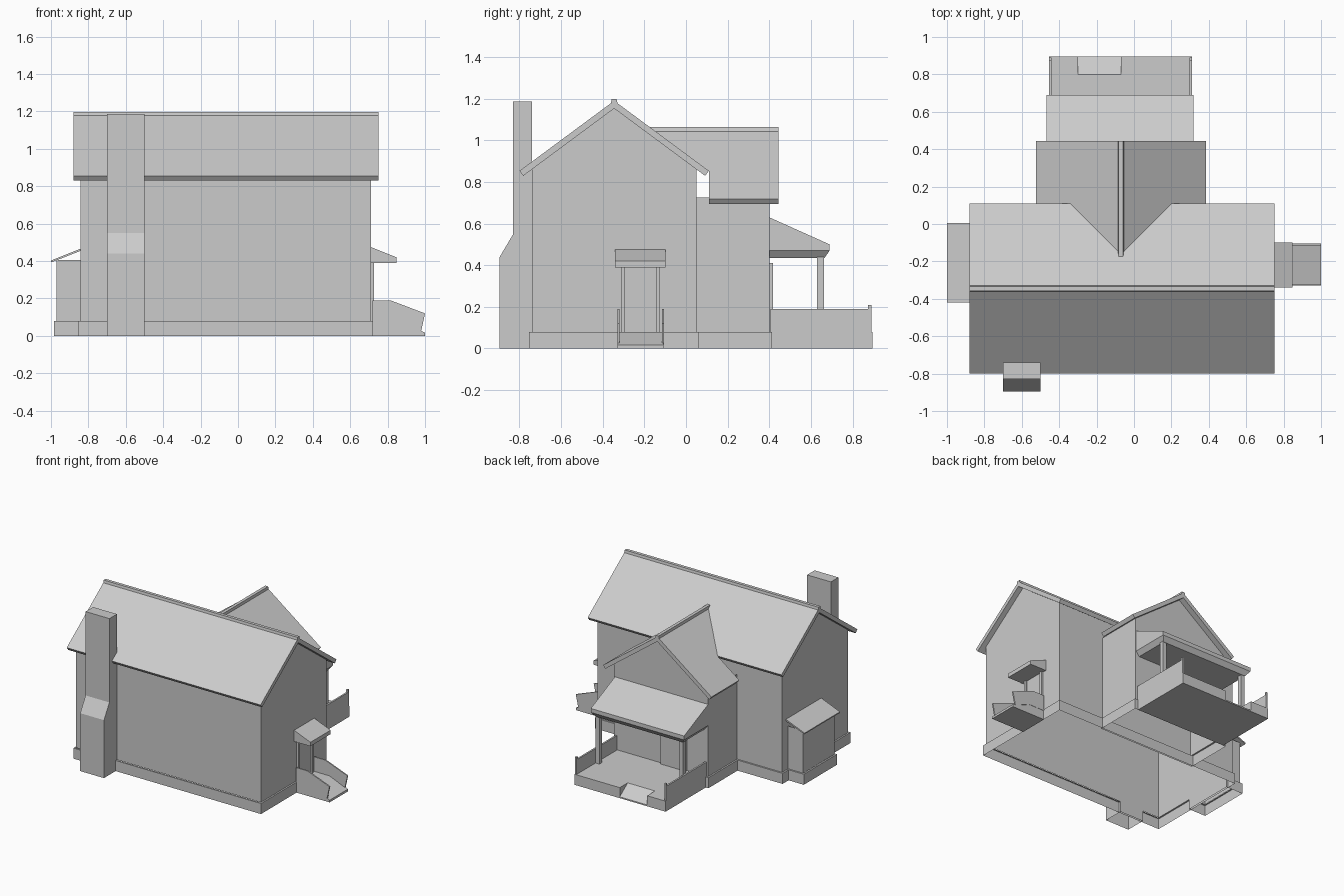
import bpy, bmesh
from mathutils import Vector

if "Cube" in bpy.data.objects:
    bpy.data.objects.remove(bpy.data.objects["Cube"])


def finish(name, bm):
    bmesh.ops.recalc_face_normals(bm, faces=bm.faces)
    me = bpy.data.meshes.new(name)
    bm.to_mesh(me)
    bm.free()
    ob = bpy.data.objects.new(name, me)
    bpy.context.collection.objects.link(ob)
    return ob


def prism(name, axis, pts, a, b, skip=(), cap_a=True, cap_b=True, cut=None):
    """Extrude a 2D profile along an axis; skip lists side faces left open."""
    place = {'x': lambda p, t: (t, p[0], p[1]),
             'y': lambda p, t: (p[0], t, p[1]),
             'z': lambda p, t: (p[0], p[1], t)}[axis]
    bm = bmesh.new()
    A = [bm.verts.new(place(p, a)) for p in pts]
    B = [bm.verts.new(place(p, b)) for p in pts]
    n = len(pts)
    for i in range(n):
        if i not in skip:
            j = (i + 1) % n
            bm.faces.new((A[i], A[j], B[j], B[i]))
    if cap_a:
        bm.faces.new(A)
    if cap_b:
        bm.faces.new(B)
    if cut:
        bmesh.ops.bisect_plane(bm, geom=bm.verts[:] + bm.edges[:] + bm.faces[:],
                               plane_co=cut[0], plane_no=cut[1], clear_inner=True)
    return finish(name, bm)


def rings(name, rects, bottom=False, top=False):
    """Skin a stack of rectangles (x0, x1, y0, y1, z)."""
    bm = bmesh.new()
    loops = [[bm.verts.new(p) for p in ((x0, y0, z), (x1, y0, z), (x1, y1, z), (x0, y1, z))]
             for x0, x1, y0, y1, z in rects]
    for L, M in zip(loops, loops[1:]):
        for i in range(4):
            j = (i + 1) % 4
            bm.faces.new((L[i], L[j], M[j], M[i]))
    if bottom:
        bm.faces.new(loops[0])
    if top:
        bm.faces.new(loops[-1])
    return finish(name, bm)


def box(name, x0, x1, y0, y1, z0, z1):
    return rings(name, [(x0, x1, y0, y1, z0), (x0, x1, y0, y1, z1)], True, True)


def foundation(name, x0, x1, y0, y1, lip=0.012):
    return rings(name, [(x0, x1, y0, y1, 0), (x0, x1, y0, y1, 0.08),
                        (x0 + lip, x1 - lip, y0 + lip, y1 - lip, 0.08)])


SLOPE = 0.74


def gable(c, half, zt):
    top = zt - 0.037
    e = top - SLOPE * half
    return [(c - half, 0.08), (c + half, 0.08), (c + half, e), (c, top), (c - half, e)]


def chevron(c, w, zt):
    e = zt - SLOPE * w
    return [(c - w, e), (c, zt), (c + w, e), (c + w - 0.018, e - 0.024),
            (c, zt - 0.037), (c - w + 0.018, e - 0.024)]


def cap_profile(c, zt):
    return [(c - 0.016, zt - 0.014), (c - 0.012, zt + 0.008),
            (c + 0.012, zt + 0.008), (c + 0.016, zt - 0.014)]


# main house
MC, WC = -0.345, -0.07
foundation("main_foundation", -0.855, 0.722, -0.755, 0.062)
prism("main_walls", 'x', gable(MC, 0.395, 1.19), -0.843, 0.71, skip=(0, 2, 3))
prism("main_roof", 'x', chevron(MC, 0.455, 1.19), -0.88, 0.75)
prism("main_ridge_cap", 'x', cap_profile(MC, 1.19), -0.88, 0.75)

# rear wing, its roof trimmed along the valleys
foundation("wing_foundation", -0.477, 0.337, 0.05, 0.413)
prism("wing_walls", 'y', gable(WC, 0.395, 1.055), 0.05, 0.401, skip=(0, 2, 3), cap_a=False)
valley = (Vector((0, MC, 1.188)), Vector((0, SLOPE, 1)))
prism("wing_roof", 'y', chevron(WC, 0.455, 1.055), 0.11, 0.445)
prism("wing_roof_valley", 'y', chevron(WC, 0.455, 1.055), -0.25, 0.11,
      cap_a=False, cap_b=False, cut=valley)
prism("wing_ridge_cap", 'y', cap_profile(WC, 1.055), -0.25, 0.445, cut=valley)

# chimney
prism("chimney", 'x', [(-0.895, 0), (-0.895, 0.44), (-0.83, 0.55), (-0.83, 1.187),
                       (-0.74, 1.187), (-0.74, 0)], -0.70, -0.50, skip=(5,))

# side bay
foundation("bay_foundation", -0.983, -0.84, -0.41, -0.01)
rings("bay_walls", [(-0.97, -0.84, -0.398, -0.022, 0.08), (-0.97, -0.84, -0.398, -0.022, 0.405)])
prism("bay_roof", 'y', [(-1.0, 0.403), (-0.84, 0.467), (-0.84, 0.455), (-0.998, 0.393)],
      -0.42, 0.005)

# rear porch: floor with a notch for the ramp
prism("porch_floor", 'z', [(-0.455, 0.413), (0.31, 0.413), (0.31, 0.895), (-0.07, 0.895),
                           (-0.07, 0.80), (-0.30, 0.80), (-0.30, 0.895), (-0.455, 0.895)], 0, 0.08)
prism("porch_ramp", 'x', [(0.80, 0.08), (0.895, 0.01), (0.895, 0), (0.80, 0)], -0.30, -0.07)
for side, x in (("left", -0.455), ("right", 0.297)):
    box(f"porch_rail_{side}", x, x + 0.013, 0.405, 0.875, 0.08, 0.19)
    box(f"porch_rail_post_{side}", x, x + 0.013, 0.875, 0.89, 0.08, 0.21)
    px = x + (0.015 if side == "left" else -0.032)
    box(f"porch_column_{side}", px, px + 0.032, 0.63, 0.662, 0.08, 0.44)
prism("porch_roof", 'x', [(0.40, 0.63), (0.69, 0.50), (0.69, 0.47), (0.40, 0.47)], -0.467, 0.317)
rings("porch_soffit", [(-0.44, 0.29, 0.40, 0.665, 0.435), (-0.467, 0.317, 0.40, 0.69, 0.47)], True)
box("porch_door", -0.29, -0.08, 0.40, 0.418, 0.08, 0.41)

# side entrance: stoop, ramp, rails, door and canopy
prism("stoop", 'y', [(0.72, 0), (0.72, 0.08), (0.85, 0.08), (1.0, 0.017), (1.0, 0)],
      -0.328, -0.107)
for side, y in (("front", -0.33), ("back", -0.115)):
    prism(f"stoop_rail_{side}", 'y', [(0.72, 0.07), (0.72, 0.19), (0.815, 0.19), (1.0, 0.12),
                                      (0.978, 0.02), (0.85, 0.07)], y, y + 0.01)
box("entry_door", 0.705, 0.716, -0.30, -0.135, 0.08, 0.39)
for side, y in (("front", -0.31), ("back", -0.145)):
    box(f"entry_jamb_{side}", 0.705, 0.727, y, y + 0.018, 0.08, 0.39)
prism("entry_canopy", 'y', [(0.71, 0.475), (0.847, 0.42), (0.847, 0.39), (0.71, 0.39)],
      -0.34, -0.098)
